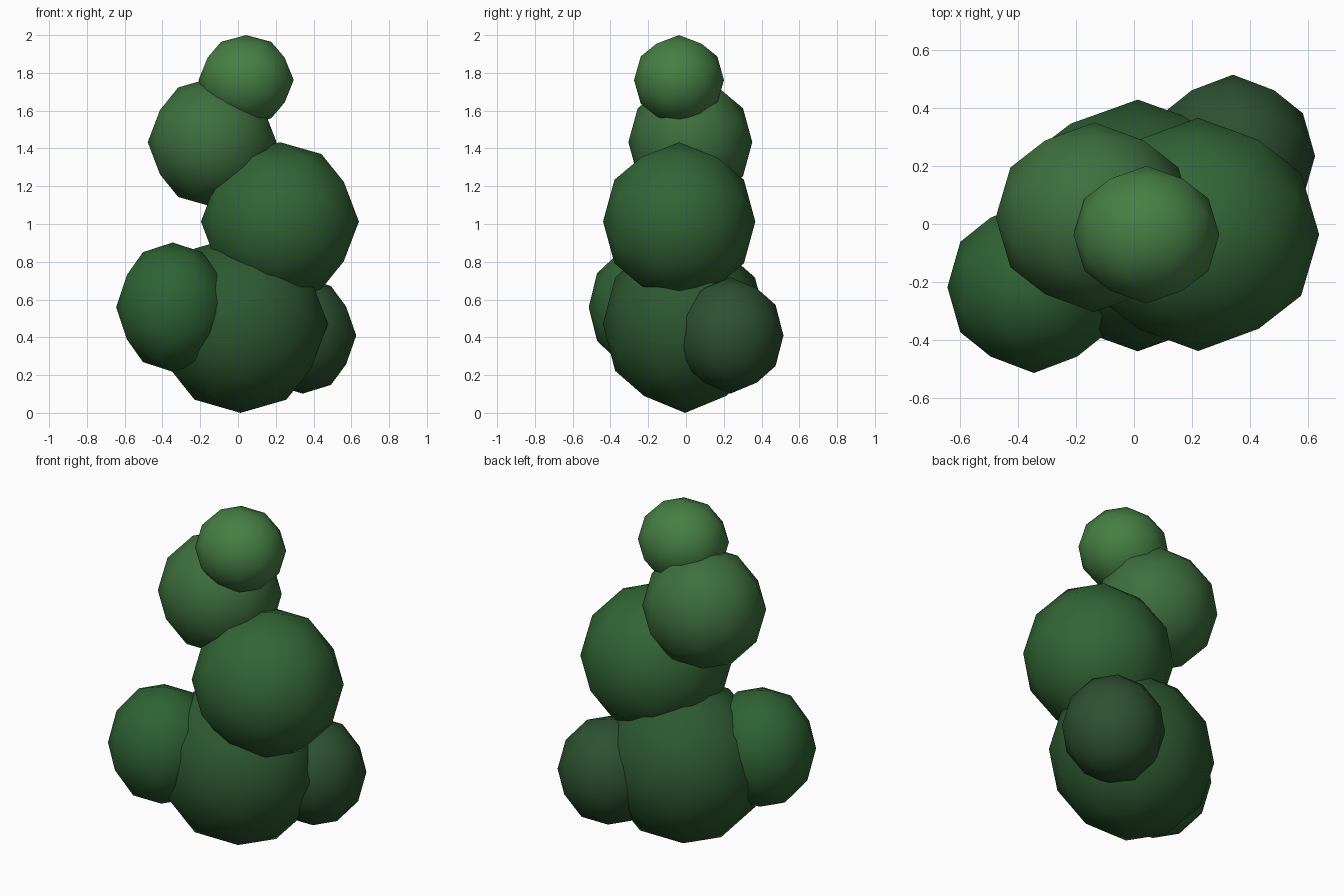
import bpy, bmesh, math
from mathutils import Matrix

if "Cube" in bpy.data.objects:
    bpy.data.objects.remove(bpy.data.objects["Cube"])

# Icosphere tilted so one edge midpoint points straight up
TILT = Matrix.Rotation(-math.atan(2 / (1 + math.sqrt(5))), 4, 'Y')


def leaf_ball(name, centre, radii, color):
    mesh = bpy.data.meshes.new(name)
    bm = bmesh.new()
    bmesh.ops.create_icosphere(bm, subdivisions=2, radius=1)
    shape = Matrix.Translation(centre) @ Matrix.Diagonal((*radii, 1)) @ TILT
    bm.transform(shape)
    for face in bm.faces:
        face.smooth = True
    bm.to_mesh(mesh)
    bm.free()
    obj = bpy.data.objects.new(name, mesh)
    bpy.context.collection.objects.link(obj)
    mat = bpy.data.materials.new(name + "_green")
    mat.diffuse_color = (*color, 1)
    mat.use_nodes = True
    mat.node_tree.nodes["Principled BSDF"].inputs["Base Color"].default_value = mat.diffuse_color
    mesh.materials.append(mat)


# Stacked foliage clumps, darker towards the ground
leaf_ball("base_clump", (0.013, -0.005, 0.47), (0.463, 0.435, 0.47), (0.026, 0.100, 0.030))
leaf_ball("right_clump", (0.342, 0.235, 0.41), (0.284, 0.281, 0.308), (0.026, 0.082, 0.030))
leaf_ball("left_clump", (-0.346, -0.218, 0.56), (0.299, 0.297, 0.342), (0.028, 0.125, 0.034))
leaf_ball("middle_clump", (0.222, -0.036, 1.013), (0.418, 0.403, 0.42), (0.032, 0.130, 0.036))
leaf_ball("upper_clump", (-0.137, 0.023, 1.433), (0.341, 0.328, 0.341), (0.048, 0.160, 0.048))
leaf_ball("top_clump", (0.043, -0.037, 1.762), (0.252, 0.238, 0.238), (0.062, 0.210, 0.058))
